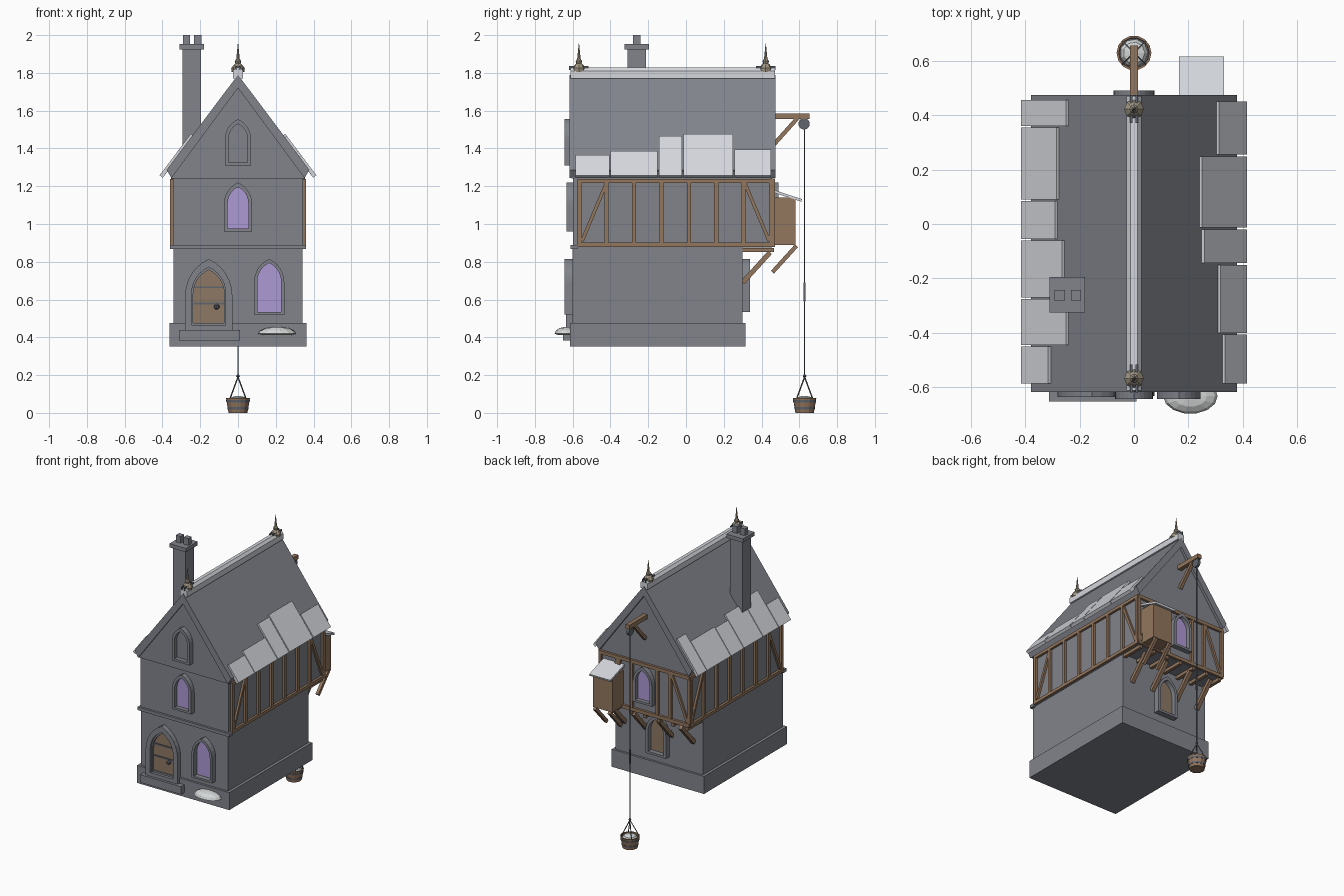
import bpy, bmesh, math
from mathutils import Vector, Matrix

cube = bpy.data.objects.get("Cube")
if cube:
    bpy.data.objects.remove(cube, do_unlink=True)


def material(name, r, g, b):
    m = bpy.data.materials.new(name)
    m.use_nodes = True
    m.diffuse_color = (r, g, b, 1)
    m.node_tree.nodes["Principled BSDF"].inputs["Base Color"].default_value = (r, g, b, 1)
    return m


STONE = material("grey stone", .22, .23, .26)
SLATE = material("pale slate", .66, .68, .72)
TIMBER = material("brown timber", .29, .18, .11)
DOOR = material("door wood", .27, .19, .13)
GLASS = material("lavender glass", .42, .32, .66)
IRON = material("dark iron", .12, .13, .15)
BRASS = material("dull brass", .36, .31, .23)
PALE = material("pale rubble", .66, .68, .68)


def finish(name, bm, mat):
    bmesh.ops.recalc_face_normals(bm, faces=bm.faces)
    mesh = bpy.data.meshes.new(name)
    bm.to_mesh(mesh)
    bm.free()
    mesh.materials.append(mat)
    ob = bpy.data.objects.new(name, mesh)
    bpy.context.collection.objects.link(ob)
    return ob


def box(name, x, y, z, mat):
    bm = bmesh.new()
    mid = Vector([(a + b) / 2 for a, b in (x, y, z)])
    size = [b - a for a, b in (x, y, z)]
    bmesh.ops.create_cube(bm, size=1, matrix=Matrix.Translation(mid) @ Matrix.Diagonal((*size, 1)))
    return finish(name, bm, mat)


def beam(name, a, b, mat=TIMBER, w=.022):
    """Square bar between two points."""
    a, b = Vector(a), Vector(b)
    d = b - a
    rot = d.to_track_quat('Z', 'Y').to_matrix().to_4x4()
    bm = bmesh.new()
    bmesh.ops.create_cube(bm, size=1, matrix=Matrix.Translation((a + b) / 2) @ rot
                          @ Matrix.Diagonal((w, w, d.length, 1)))
    return finish(name, bm, mat)


def prism(name, pts, y0, y1, mat):
    """Extrude an x-z outline along y."""
    bm = bmesh.new()
    f = [bm.verts.new((x, y0, z)) for x, z in pts]
    b = [bm.verts.new((x, y1, z)) for x, z in pts]
    bm.faces.new(f)
    bm.faces.new(b)
    for i in range(len(pts)):
        j = (i + 1) % len(pts)
        bm.faces.new((f[i], f[j], b[j], b[i]))
    return finish(name, bm, mat)


def lathe(name, prof, loc, mat, n=12):
    """Turn an r-z profile around the vertical axis."""
    bm = bmesh.new()
    rings = [[bm.verts.new((loc[0] + r * math.cos(i * math.tau / n),
                            loc[1] + r * math.sin(i * math.tau / n), loc[2] + z))
              for i in range(n)] for r, z in prof]
    for p, q in zip(rings, rings[1:]):
        for i in range(n):
            bm.faces.new((p[i], p[(i + 1) % n], q[(i + 1) % n], q[i]))
    bm.faces.new(rings[0])
    bm.faces.new(rings[-1])
    return finish(name, bm, mat)


def arch(cx, w, z0, top, steps=6):
    """Pointed arch outline from lower right over the tip to lower left."""
    h = 1.55 * w
    r = (h * h + w * w) / (2 * w)
    end = math.asin(h / r)
    half = [(w - r + r * math.cos(end * i / steps), top - h + r * math.sin(end * i / steps))
            for i in range(steps + 1)]
    half[-1] = (0, top)
    pts = [(w, z0)] + half
    pts += [(-x, z) for x, z in reversed(pts[:-1])]
    return [(cx + x, z) for x, z in pts]


def opening(name, cx, w, z0, top, wall, face, pane, rim=.02):
    """Stone arch surround, flat pane and sill on a wall at the given y."""
    out = arch(cx, w, z0, top)
    inn = arch(cx, w - rim, z0 + rim * .8, top - rim * 1.25)
    bm = bmesh.new()
    loops = [[bm.verts.new((x, y, z)) for x, z in pts]
             for pts, y in ((out, wall), (out, face), (inn, face), (inn, wall))]
    n = len(out)
    for a, b in zip(loops, loops[1:]):
        for i in range(n):
            j = (i + 1) % n
            bm.faces.new((a[i], a[j], b[j], b[i]))
    finish(name + "_surround", bm, STONE)
    s = 1 if face > wall else -1
    prism(name + "_pane", inn, wall - s * .01, wall + s * .006, pane)


# Walls
box("plinth", (-.362, .362), (-.615, .315), (.352, .476), STONE)
box("lower_walls", (-.342, .342), (-.6, .3), (.47, .88), STONE)
prism("upper_walls", [(-.345, .875), (.345, .875), (.345, 1.25), (0, 1.74), (-.345, 1.25)],
      -.597, .455, STONE)
prism("front_gable", [(-.355, 1.24), (.355, 1.24), (.355, 1.27), (0, 1.75), (-.355, 1.27)],
      -.605, -.59, STONE)
box("front_ledge", (-.36, .36), (-.612, -.575), (.868, .89), STONE)
box("door_step", (-.312, .01), (-.652, -.6), (.382, .438), STONE)

# Roof slopes, loose slates and ridge
ROOF = 1.79
slates = {1: [(-.585, -.405, .335), (-.4, -.15, .318), (-.143, -.02, .258), (-.012, .248, .25), (.256, .45, .312)],
          -1: [(-.585, -.45, .315), (-.445, -.275, .25), (-.27, -.06, .265), (-.055, .085, .29),
               (.09, .355, .285), (.36, .455, .25)]}
for s, side in ((1, "left"), (-1, "right")):
    prism(side + "_roof", [(0, ROOF), (s * .378, ROOF - .503), (s * .352, 1.243), (0, ROOF - .07)],
          -.617, .474, STONE)
    for y0, y1, x in slates[s]:
        top = ROOF + .02
        prism(side + "_slate", [(s * x, top - 1.33 * x), (s * .415, top - 1.33 * .415),
                                (s * .398, top - 1.33 * .415 - .013), (s * (x - .016), top - 1.33 * x - .012)],
              y0, y1, SLATE)
prism("ridge_cap", [(-.027, 1.77), (-.027, 1.81), (-.012, 1.828), (.012, 1.828), (.027, 1.81), (.027, 1.77)],
      -.612, .47, SLATE)

# Finials with saddle clamps
for y in (-.567, .422):
    lathe("finial", [(.033, 1.805), (.036, 1.825), (.02, 1.845), (.014, 1.85), (.017, 1.862),
                     (.009, 1.875), (.001, 1.955)], (0, y, 0), BRASS, 8)
    for x in (-.01, .01):
        box("finial_clamp", (x - .004, x + .004), (y - .052, y + .052), (1.815, 1.836), IRON)

# Chimney
box("chimney_shaft", (-.294, -.196), (-.31, -.212), (1.3, 1.93), STONE)
box("chimney_cap", (-.31, -.18), (-.325, -.195), (1.925, 1.952), STONE)
for x in (-.273, -.213):
    box("chimney_pot", (x - .019, x + .019), (-.28, -.242), (1.95, 2), STONE)

# Door and windows
opening("door", -.155, .125, .436, .815, -.6, -.635, DOOR, .035)
opening("door_inner", -.155, .1, .438, .78, -.6, -.62, DOOR, .018)
for z in (.58, .665):
    box("door_strap", (-.235, -.075), (-.612, -.604), (z - .005, z + .005), IRON)
lathe("door_handle", [(.004, -.014), (.014, -.006), (.014, .006), (.004, .014)], (-.113, -.615, .562), IRON, 8)
opening("lower_window", .165, .08, .52, .815, -.6, -.642, GLASS, .017)
opening("middle_window", 0, .075, .96, 1.22, -.597, -.632, GLASS)
opening("gable_window", 0, .07, 1.31, 1.555, -.605, -.642, STONE)
opening("back_upper_window", 0, .075, .96, 1.22, .455, .49, GLASS)
opening("back_lower_window", 0, .08, .535, .815, .3, .34, DOOR)

# Rubble mound beside the door
lathe("mound", [(.075, 0), (.1, .006), (.09, .022), (.06, .036), (.02, .042)],
      (0, 0, 0), PALE, 14).matrix_world = Matrix.Translation((.207, -.632, .413)) @ Matrix.Diagonal((1, .65, 1, 1))

# Timber framing on both sides
for s, side in ((1, "left"), (-1, "right")):
    x = s * .35
    for z in (.89, 1.228):
        beam(side + "_rail", (x, -.575, z), (x, .466, z))
    for i in range(8):
        y = -.565 + i * .145
        beam(side + "_stud", (x, y, .89), (x, y, 1.23))
    for a, b in ((-.55, -.42), (.44, .31)):
        beam(side + "_brace", (x, a, .91), (x, b, 1.22), w=.018)

# Timber framing on the back
for z in (.89, 1.228):
    beam("back_rail", (-.355, .459, z), (.355, .459, z), w=.024)
for s in (1, -1):
    for x in (.348, .2, .1):
        beam("back_stud", (s * x, .459, .89), (s * x, .459, 1.23))
    beam("back_brace", (s * .335, .459, .91), (s * .21, .459, 1.22), w=.018)
    for x in (.27, .1):
        beam("jetty_strut", (s * x, .3, .69), (s * x, .445, .85), w=.026)
for i in range(7):
    x = -.33 + i * .11
    beam("jetty_joist", (x, .29, .862), (x, .466, .862))

# Overhanging closet
box("closet", (.172, .322), (.45, .58), (.888, 1.14), TIMBER)
lid = beam("closet_roof", (.247, .45, 1.178), (.247, .612, 1.125), SLATE, .014)
lid.matrix_world = Matrix.Translation((.247, 0, 0)) @ Matrix.Diagonal((11.8, 1, 1, 1)) @ Matrix.Translation((-.247, 0, 0))
for x in (.19, .304):
    beam("closet_strut", (x, .458, .745), (x, .585, .885))

# Hoist
beam("hoist_arm", (0, .44, 1.57), (0, .655, 1.57), w=.03)
beam("hoist_strut", (0, .46, 1.415), (0, .59, 1.56))
bm = bmesh.new()
bmesh.ops.create_cone(bm, cap_ends=True, segments=16, radius1=.03, radius2=.03, depth=.018,
                      matrix=Matrix.Translation((0, .625, 1.53)) @ Matrix.Rotation(math.pi / 2, 4, 'Y'))
finish("pulley", bm, IRON)
beam("rope", (0, .628, .19), (0, .628, 1.53), IRON, .006)
beam("rope_splice", (0, .628, .59), (0, .628, .69), IRON, .01)
lathe("rope_knot", [(.003, -.01), (.01, 0), (.003, .01)], (0, .628, .195), IRON, 8)

# Bucket with bands, bail lines and load
C = (0, .628, 0)
lathe("bucket", [(.05, 0), (.064, .08), (.056, .08), (.054, .06)], C, TIMBER, 14)
for z in (.018, .055):
    r = .0515 + z * .175
    lathe("bucket_band", [(r, z), (r + .002, z + .012)], C, IRON, 14)
lathe("bucket_load", [(.055, .062), (.04, .082), (.012, .09)], C, PALE, 9)
for i in range(4):
    a = math.pi / 4 + i * math.pi / 2
    beam("bail_line", (.06 * math.cos(a), .628 + .06 * math.sin(a), .075), (0, .628, .19), IRON, .005)
